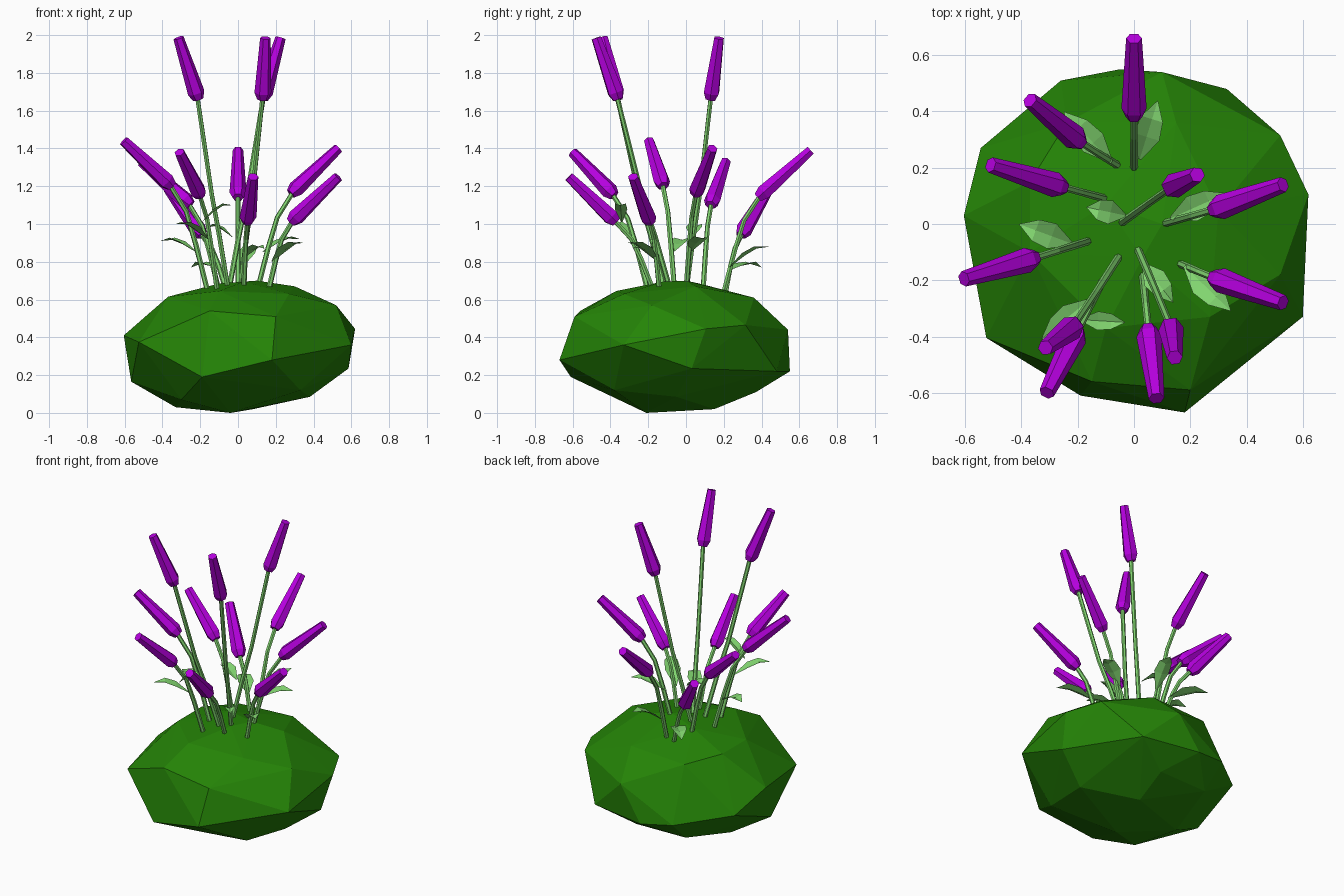
import bpy, bmesh, math
from mathutils import Vector

if "Cube" in bpy.data.objects:
    bpy.data.objects.remove(bpy.data.objects["Cube"])


def material(name, rgb):
    m = bpy.data.materials.new(name)
    m.diffuse_color = (*rgb, 1)
    m.use_nodes = True
    m.node_tree.nodes["Principled BSDF"].inputs["Base Color"].default_value = m.diffuse_color
    return m


BUSH = material("bush_green", (0.018, 0.23, 0.002))
STEM = material("stem_green", (0.22, 0.66, 0.16))
PETAL = material("petal_purple", (0.47, 0.0, 0.74))


def finish(bm, name, mat):
    bmesh.ops.recalc_face_normals(bm, faces=bm.faces)
    me = bpy.data.meshes.new(name)
    bm.to_mesh(me)
    bm.free()
    me.materials.append(mat)
    ob = bpy.data.objects.new(name, me)
    bpy.context.collection.objects.link(ob)
    return ob


def sweep(name, path, radii, sides, mat):
    """Faceted closed tube through the path with one radius per point."""
    bm = bmesh.new()
    rings = []
    for i, p in enumerate(path):
        d = (path[min(i + 1, len(path) - 1)] - path[max(i - 1, 0)]).normalized()
        u = d.cross(Vector((0, 0, 1))).normalized()
        v = d.cross(u)
        rings.append([bm.verts.new(p + radii[i] * (u * math.cos(a) + v * math.sin(a)))
                      for a in (2 * math.pi * k / sides for k in range(sides))])
    for r, s in zip(rings, rings[1:]):
        for k in range(sides):
            j = (k + 1) % sides
            bm.faces.new((r[k], r[j], s[j], s[k]))
    bm.faces.new(rings[0])
    bm.faces.new(rings[-1])
    return finish(bm, name, mat)


# Faceted bush: hull of a few rock-like corner points
corners = [
    (.18, -.67, .28), (-.19, -.61, .19), (.2, -.59, .51), (-.15, -.56, .54),
    (-.525, -.405, .375), (.6, -.33, .36), (.62, .105, .445), (.52, .315, .465),
    (.33, .48, .22), (.1, .54, .44), (-.05, .55, .22), (-.26, .51, .25),
    (-.545, .27, .30), (-.605, .03, .41), (-.565, -.08, .165), (.585, .03, .235),
    (.52, -.18, .57), (.15, .36, .61), (-.24, .36, .59),
    (-.37, .15, .615), (.3, .05, .67), (.27, -.33, .63), (-.1, -.37, .645),
    (-.37, -.1, .615), (.1, 0, .7), (-.1, .07, .685), (.03, -.12, .695),
    (-.33, 0, .03), (-.3, -.35, .07), (-.04, -.21, 0), (.08, .15, .02),
    (.38, -.05, .085), (.33, -.38, .12), (.1, .37, .11), (-.25, .36, .11)]
bm = bmesh.new()
for c in corners:
    bm.verts.new(c)
bmesh.ops.convex_hull(bm, input=bm.verts)
bmesh.ops.delete(bm, geom=[v for v in bm.verts if not v.link_faces], context='VERTS')
finish(bm, "bush", BUSH)

# Flowers: stem foot (x, y), bud base, bud tip
flowers = [
    ((0, .2), (0, .38, 1.14), (0, .66, 1.39)),
    ((-.06, .21), (-.19, .29, .94), (-.37, .44, 1.19)),
    ((-.10, .09), (-.25, .13, 1.10), (-.51, .21, 1.33)),
    ((-.16, -.06), (-.35, -.12, 1.20), (-.605, -.195, 1.44)),
    ((.10, 0), (.28, .05, 1.16), (.53, .14, 1.40)),
    ((.16, -.14), (.28, -.19, 1.01), (.53, -.28, 1.25)),
    ((.03, -.17), (.05, -.37, 1.01), (.08, -.62, 1.25)),
    ((-.11, -.2), (-.20, -.38, 1.15), (-.31, -.60, 1.38)),
    ((-.05, 0), (.13, .13, 1.66), (.225, .175, 1.985)),
    ((-.05, -.11), (-.21, -.36, 1.66), (-.315, -.44, 1.985)),
    ((.01, -.08), (.13, -.36, 1.66), (.145, -.475, 1.985))]
for i, (foot, base, tip) in enumerate(flowers, 1):
    base, tip = Vector(base), Vector(tip)
    foot = Vector((*foot, .64))
    h, rise = (.55, .5) if base.z > 1.5 else (.6, .76)
    bend = foot.lerp(base, h)
    bend.z = foot.z + (base.z - foot.z) * rise
    low = foot.lerp(bend, .55) + Vector((0, 0, .015))
    end = base.lerp(tip, .06)
    sweep(f"stem_{i}", [foot, low, bend, end], [.014, .014, .013, .013], 6, STEM)
    sweep(f"flower_{i}", [base, base.lerp(tip, .11), tip], [.029, .045, .028], 6, PETAL)

# Leaves: attached end, tip, half width
leaves = [
    ((.02, .23, .77), (.085, .44, .88), .05),
    ((-.08, .22, .75), (-.25, .40, .77), .05),
    ((-.03, .03, .93), (-.17, .06, .98), .045),
    ((-.22, -.07, .85), (-.41, 0, .91), .05),
    ((.13, .02, .85), (.33, .11, .92), .05),
    ((.18, -.15, .80), (.345, -.31, .90), .05),
    ((.03, -.14, .82), (.14, -.28, .87), .045),
    ((-.19, -.34, 1.01), (-.03, -.35, 1.10), .035),
    ((-.16, -.27, .92), (-.33, -.41, 1.0), .045)]
for i, (root, tip, w) in enumerate(leaves, 1):
    root, tip = Vector(root), Vector(tip)
    side = (tip - root).cross(Vector((0, 0, 1))).normalized() * w
    up = Vector((0, 0, 1))
    bm = bmesh.new()
    rows = []
    for t, wide, lift in ((0, .12, 0), (.38, .95, .02), (.68, .8, .025), (1, 0, 0)):
        c = root.lerp(tip, t) + up * lift
        if wide:
            rows.append([bm.verts.new(c + side * wide * s + up * .015 * abs(s) * wide)
                         for s in (-1, 0, 1)])
        else:
            rows.append([bm.verts.new(c)] * 3)
    for a, b in zip(rows, rows[1:]):
        for k in (0, 1):
            quad = [a[k], a[k + 1], b[k + 1], b[k]]
            bm.faces.new(list(dict.fromkeys(quad)))
    finish(bm, f"leaf_{i}", STEM)
